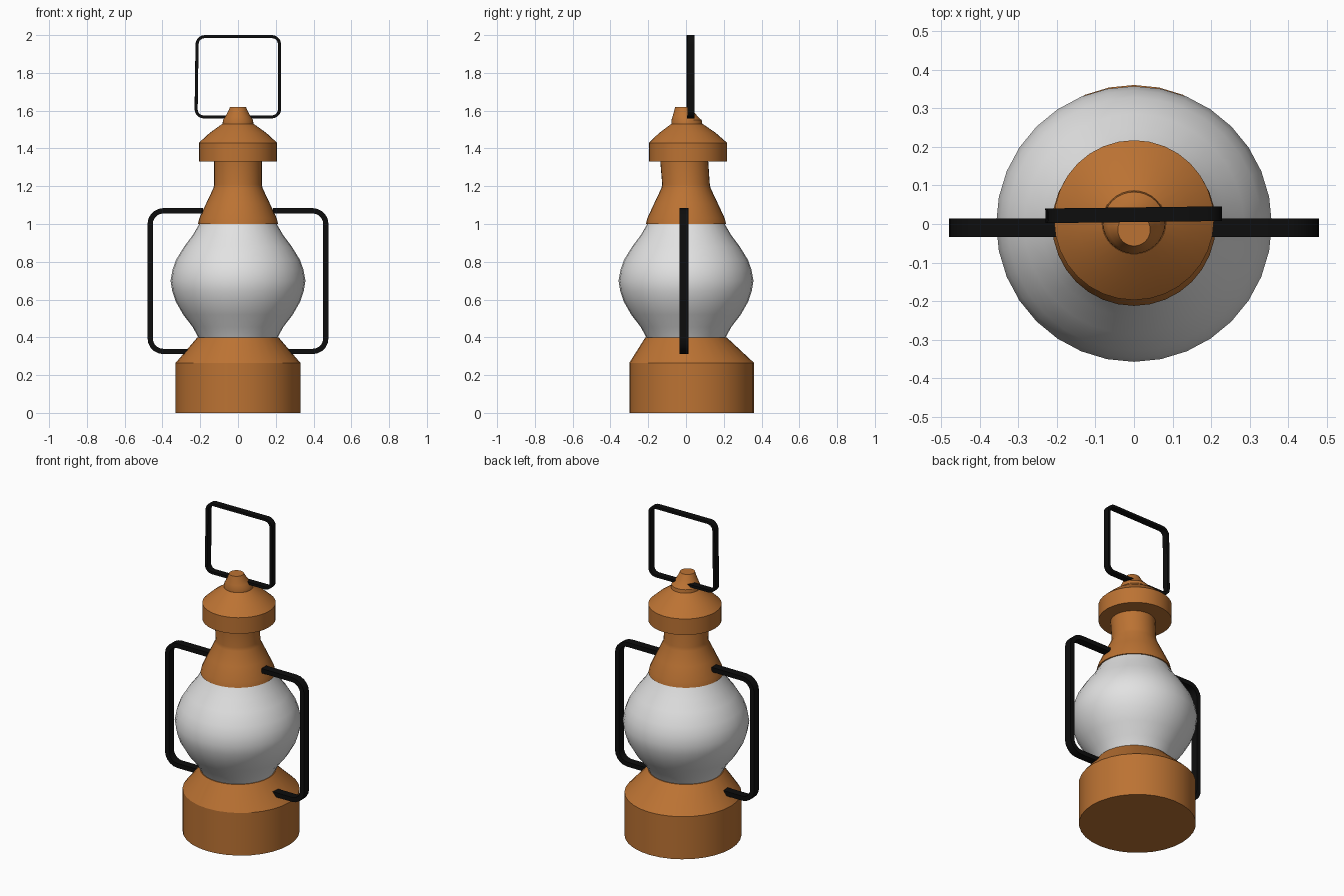
import bpy, bmesh, math
from mathutils import Vector

if "Cube" in bpy.data.objects:
    bpy.data.objects.remove(bpy.data.objects["Cube"])

SEG = 32


def material(name, rgb):
    m = bpy.data.materials.new(name)
    m.diffuse_color = (*rgb, 1)
    m.use_nodes = True
    m.node_tree.nodes["Principled BSDF"].inputs["Base Color"].default_value = m.diffuse_color
    return m


copper = material("copper orange", (0.50, 0.17, 0.033))
white = material("glass white", (0.76, 0.76, 0.76))
black = material("iron black", (0.004, 0.004, 0.004))


def finish(bm, name, mat, angle):
    bmesh.ops.recalc_face_normals(bm, faces=bm.faces)
    me = bpy.data.meshes.new(name)
    bm.to_mesh(me)
    bm.free()
    me.materials.append(mat)
    ob = bpy.data.objects.new(name, me)
    bpy.context.collection.objects.link(ob)
    bpy.ops.object.select_all(action='DESELECT')
    ob.select_set(True)
    bpy.context.view_layer.objects.active = ob
    bpy.ops.object.shade_smooth_by_angle(angle=math.radians(angle))
    return ob


def lathe(name, profile, mat, cap_bottom=False, cap_top=False, angle=30):
    """profile: (radius, z, y offset of the ring centre)"""
    bm = bmesh.new()
    rings = []
    for r, z, oy in profile:
        rings.append([bm.verts.new((r * math.cos(2 * math.pi * i / SEG),
                                    oy + r * math.sin(2 * math.pi * i / SEG), z))
                      for i in range(SEG)])
    for a, b in zip(rings, rings[1:]):
        for i in range(SEG):
            j = (i + 1) % SEG
            bm.faces.new((a[i], a[j], b[j], b[i]))
    if cap_bottom:
        bm.faces.new(rings[0][::-1])
    if cap_top:
        bm.faces.new(rings[-1])
    return finish(bm, name, mat, angle)


def arc(cx, cz, r, a0, a1, n=5):
    return [(cx + r * math.cos(math.radians(a0 + (a1 - a0) * k / n)),
             cz + r * math.sin(math.radians(a0 + (a1 - a0) * k / n))) for k in range(n + 1)]


def flat_bar(name, path, thick, depth, y, closed=False):
    """Sweep a rectangular bar along a path in the xz plane."""
    bm = bmesh.new()
    pts = [Vector(p) for p in path]
    n = len(pts)
    rings = []
    for i, p in enumerate(pts):
        prev = pts[i - 1] if closed or i > 0 else p
        nxt = pts[(i + 1) % n] if closed or i < n - 1 else p
        t = (nxt - prev).normalized()
        nrm = Vector((-t.y, t.x)) * thick / 2
        rings.append([bm.verts.new((p.x + s * nrm.x, y + d * depth / 2, p.y + s * nrm.y))
                      for s, d in ((1, 1), (1, -1), (-1, -1), (-1, 1))])
    for i in range(n if closed else n - 1):
        a, b = rings[i], rings[(i + 1) % n]
        for k in range(4):
            m = (k + 1) % 4
            bm.faces.new((a[k], a[m], b[m], b[k]))
    if not closed:
        bm.faces.new(rings[0])
        bm.faces.new(rings[-1])
    return finish(bm, name, black, 35)


# Fuel base, leaning slightly to the back at the bottom
lathe("base", [(0.33, 0, 0.03), (0.33, 0.265, 0.03), (0.215, 0.40, 0.0)],
      copper, cap_bottom=True, cap_top=True)

# Glass globe
lathe("glass_globe", [(0.21, 0.40, 0), (0.24, 0.455, 0), (0.29, 0.52, 0), (0.33, 0.59, 0),
                      (0.348, 0.645, 0), (0.357, 0.70, 0), (0.346, 0.76, 0), (0.328, 0.81, 0),
                      (0.285, 0.88, 0), (0.24, 0.94, 0), (0.205, 1.0, 0)], white, angle=60)

# Chimney collar and neck
lathe("chimney", [(0.212, 1.0, 0), (0.205, 1.03, 0), (0.168, 1.11, 0), (0.13, 1.19, 0),
                  (0.126, 1.21, 0), (0.127, 1.34, -0.01)], copper, cap_bottom=True)

# Hood over the neck
lathe("hood", [(0.12, 1.33, 0.0), (0.207, 1.33, 0.01), (0.207, 1.43, 0.01),
               (0.15, 1.482, 0.008), (0.083, 1.53, 0.005)], copper, cap_top=True)

# Finial
lathe("finial", [(0.082, 1.525, 0.005), (0.08, 1.55, 0.003), (0.066, 1.57, -0.005),
                 (0.055, 1.59, -0.01), (0.042, 1.62, -0.015)], copper, cap_top=True)

# Side guards, mirrored left and right
for side, label in ((1, "right"), (-1, "left")):
    path = [(0.185, 1.07)] + arc(0.395, 1.0, 0.07, 90, 0) + \
           arc(0.395, 0.395, 0.07, 0, -90) + [(0.24, 0.325)]
    flat_bar(label + "_guard", [(side * x, z) for x, z in path], 0.028, 0.048, -0.01)

# Carrying ring at the top, very slightly turned
W, LO, HI, R = 0.216, 1.567, 1.992, 0.04
loop = arc(W - R, HI - R, R, 90, 0) + arc(W - R, LO + R, R, 0, -90) + \
    arc(-W + R, LO + R, R, -90, -180) + arc(-W + R, HI - R, R, 180, 90)
# lower corners flare out a touch on the left
loop = [(x + 0.004, z) if x > 0 else (x - 0.006 * (HI - z) / (HI - LO), z) for x, z in loop]
ring = flat_bar("carrying_handle", loop, 0.016, 0.038, 0.024, closed=True)
ring.rotation_euler = (0, 0, math.radians(0.7))
